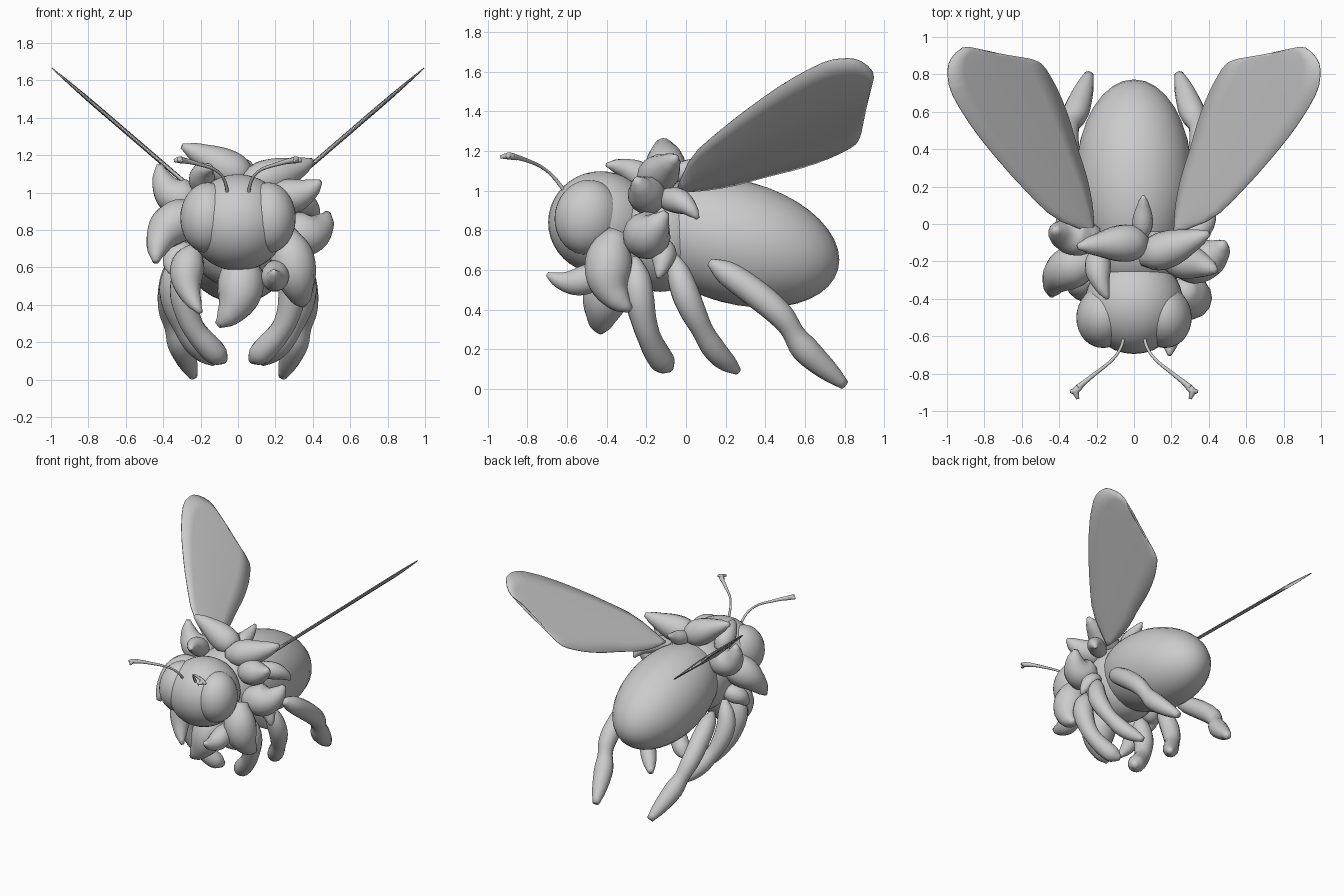
import bpy, bmesh, math
from mathutils import Vector, Euler, Quaternion

if "Cube" in bpy.data.objects:
    bpy.data.objects.remove(bpy.data.objects["Cube"])


def finish(name, bm):
    bmesh.ops.recalc_face_normals(bm, faces=bm.faces)
    mesh = bpy.data.meshes.new(name)
    bm.to_mesh(mesh)
    bm.free()
    mesh.polygons.foreach_set("use_smooth", [True] * len(mesh.polygons))
    ob = bpy.data.objects.new(name, mesh)
    bpy.context.collection.objects.link(ob)
    return ob


def ellipsoid(name, centre, size, rot=(0, 0, 0)):
    bm = bmesh.new()
    bmesh.ops.create_uvsphere(bm, u_segments=32, v_segments=20, radius=1)
    turn = Euler([math.radians(a) for a in rot]).to_matrix()
    for v in bm.verts:
        v.co = turn @ Vector([c * s for c, s in zip(v.co, size)]) + Vector(centre)
    return finish(name, bm)


def spline(pts, t):
    """Catmull-Rom point on a list of vectors, t from 0 to 1."""
    n = len(pts) - 1
    i = min(int(t * n), n - 1)
    u = t * n - i
    p = [pts[max(0, min(n, i + k))] for k in (-1, 0, 1, 2)]
    return 0.5 * (2 * p[1] + (p[2] - p[0]) * u + (2 * p[0] - 5 * p[1] + 4 * p[2] - p[3]) * u**2
                  + (3 * p[1] - p[0] - 3 * p[2] + p[3]) * u**3)


def sweep(name, path, radii, side=1, sides=14):
    """Round tube through path; radii are spread evenly along it."""
    bm = bmesh.new()
    turn, last, rings = Quaternion(), Vector((0, 0, 1)), []
    for k, p in enumerate(path):
        tan = (path[min(k + 1, len(path) - 1)] - path[max(k - 1, 0)]).normalized()
        turn = last.rotation_difference(tan) @ turn
        last = tan
        r = spline([Vector((q, 0, 0)) for q in radii], k / (len(path) - 1)).x
        ring = []
        for j in range(sides):
            a = 2 * math.pi * j / sides
            co = p + turn @ Vector((math.cos(a) * r, math.sin(a) * r, 0))
            co.x *= side
            ring.append(bm.verts.new(co))
        rings.append(ring)
    for a, b in zip(rings, rings[1:]):
        for j in range(sides):
            bm.faces.new((a[j], a[j - 1], b[j - 1], b[j]))
    bm.faces.new(rings[0])
    bm.faces.new(rings[-1])
    return finish(name, bm)


def limb(name, pts, radii, side, sides=14):
    pts = [Vector(p) for p in pts]
    return sweep(name, [spline(pts, k / 24) for k in range(25)], radii, side, sides)


def tuft(name, base, bend, tip, r):
    a, b, c = Vector(base), Vector(bend), Vector(tip)
    path = [a * (1 - t)**2 + b * 2 * t * (1 - t) + c * t * t for t in [k / 16 for k in range(17)]]
    prof = (0.45, 0.8, 0.98, 1.0, 0.94, 0.8, 0.62, 0.44, 0.15)
    return sweep(name, path, [r * q for q in prof])


def wing(name, outer, inner, side):
    """Thin lens between two edges seen from above, lying in a slanted plane."""
    bm = bmesh.new()
    outer, inner = [Vector(p) for p in outer], [Vector(p) for p in inner]
    normal = Vector((-0.86, 0, 1)).normalized()
    rows, across = 24, 6
    for face_side in (1, -1):
        grid = []
        for k in range(rows + 1):
            a, b = spline(outer, k / rows), spline(inner, k / rows)
            row = []
            for j in range(across + 1):
                p = a.lerp(b, j / across)
                co = Vector((p.x, p.y, 0.81 + 0.86 * p.x))
                co += normal * face_side * (0.003 + 0.009 * math.sin(math.pi * j / across))
                co.x *= side
                row.append(bm.verts.new(co))
            grid.append(row)
        for r, s in zip(grid, grid[1:]):
            for j in range(across):
                bm.faces.new((r[j], r[j + 1], s[j + 1], s[j]))
    bmesh.ops.remove_doubles(bm, verts=bm.verts, dist=0.0001)
    bmesh.ops.bridge_loops(bm, edges=[e for e in bm.edges if e.is_boundary])
    return finish(name, bm)


# Body and head
ellipsoid("abdomen", (0, 0.255, 0.74), (0.31, 0.53, 0.31), (-15, 0, 0))
ellipsoid("thorax", (0, -0.13, 0.78), (0.28, 0.25, 0.29))
ellipsoid("head", (0, -0.43, 0.84), (0.265, 0.265, 0.258))

# Shaggy collar around the neck
tufts = [
    ((0.06, -0.1, 1.06), (-0.08, -0.1, 1.15), (-0.3, -0.12, 1.25), 0.1),
    ((0.03, -0.18, 1.05), (0.22, -0.13, 1.08), (0.4, -0.05, 1.17), 0.1),
    ((0.04, -0.08, 1.08), (0.05, 0.05, 1.1), (0.05, 0.15, 1.17), 0.055),
    ((-0.18, -0.15, 1.0), (-0.22, -0.25, 1.12), (-0.14, -0.4, 1.13), 0.07),
    ((-0.18, -0.07, 0.97), (-0.4, -0.07, 0.92), (-0.42, -0.03, 1.15), 0.105),
    ((-0.2, -0.2, 0.88), (-0.43, -0.22, 0.86), (-0.44, -0.38, 0.63), 0.115),
    ((-0.22, -0.28, 0.7), (-0.34, -0.3, 0.55), (-0.2, -0.42, 0.36), 0.09),
    ((-0.22, -0.15, 0.68), (-0.38, -0.2, 0.68), (-0.36, -0.25, 0.57), 0.07),
    ((0.0, -0.32, 0.66), (0.06, -0.44, 0.42), (-0.11, -0.43, 0.29), 0.125),
    ((0.2, -0.4, 0.62), (0.2, -0.55, 0.48), (0.19, -0.7, 0.58), 0.075),
    ((0.26, -0.34, 0.79), (0.31, -0.47, 0.52), (0.35, -0.28, 0.40), 0.12),
    ((0.2, -0.2, 0.8), (0.43, -0.22, 0.72), (0.48, -0.1, 0.89), 0.12),
    ((0.15, -0.18, 0.97), (0.33, -0.2, 0.96), (0.44, -0.25, 1.06), 0.095),
    ((0.2, -0.12, 0.95), (0.4, -0.02, 0.98), (0.42, 0.06, 0.86), 0.065),
    ((0.24, -0.12, 0.72), (0.36, -0.1, 0.68), (0.39, -0.14, 0.56), 0.065),
]
for i, t in enumerate(tufts):
    tuft(f"collar_tuft_{i + 1}", *t)

# Wing edges from the root to the notch in the tip, seen from above
wing_outer = [(0.22, -0.05), (0.42, 0.03), (0.58, 0.18), (0.72, 0.335), (0.86, 0.51), (0.97, 0.69),
              (0.995, 0.8), (0.98, 0.88), (0.91, 0.945), (0.83, 0.93), (0.74, 0.87)]
wing_inner = [(0.215, -0.04), (0.22, 0.08), (0.25, 0.24), (0.3, 0.4), (0.35, 0.57), (0.41, 0.72),
              (0.48, 0.84), (0.53, 0.875), (0.6, 0.89), (0.67, 0.88), (0.738, 0.869)]

for side, label in ((1, "right"), (-1, "left")):
    ellipsoid(f"{label}_eye", (side * 0.16, -0.495, 0.865), (0.148, 0.168, 0.19), (-8, 0, side * 10))
    wing(f"{label}_wing", wing_outer, wing_inner, side)

    limb(f"{label}_front_leg",
         [(0.24, -0.26, 0.66), (0.29, -0.24, 0.48), (0.25, -0.2, 0.3), (0.15, -0.14, 0.17), (0.07, -0.08, 0.1)],
         (0.025, 0.07, 0.075, 0.065, 0.06, 0.065, 0.06, 0.02), side)
    limb(f"{label}_middle_leg",
         [(0.3, -0.06, 0.67), (0.35, -0.01, 0.5), (0.32, 0.06, 0.34), (0.23, 0.15, 0.19), (0.13, 0.26, 0.09)],
         (0.02, 0.06, 0.07, 0.065, 0.055, 0.06, 0.05, 0.02), side)
    limb(f"{label}_hind_leg",
         [(0.32, 0.12, 0.64), (0.35, 0.3, 0.52), (0.36, 0.48, 0.37), (0.31, 0.6, 0.2), (0.24, 0.8, 0.02)],
         (0.02, 0.06, 0.07, 0.07, 0.065, 0.055, 0.07, 0.055, 0.025), side)

    # Antenna with a small forked tip
    limb(f"{label}_antenna",
         [(0.05, -0.58, 0.95), (0.07, -0.66, 1.06), (0.12, -0.73, 1.12), (0.22, -0.81, 1.155), (0.3, -0.875, 1.175)],
         (0.009, 0.009, 0.008, 0.009, 0.012, 0.016), side, 8)
    for tip in ((0.342, -0.895, 1.17), (0.3, -0.935, 1.17)):
        limb(f"{label}_antenna_tip", [(0.27, -0.85, 1.165), (0.31, -0.89, 1.175), tip],
             (0.012, 0.018, 0.008), side, 8)
